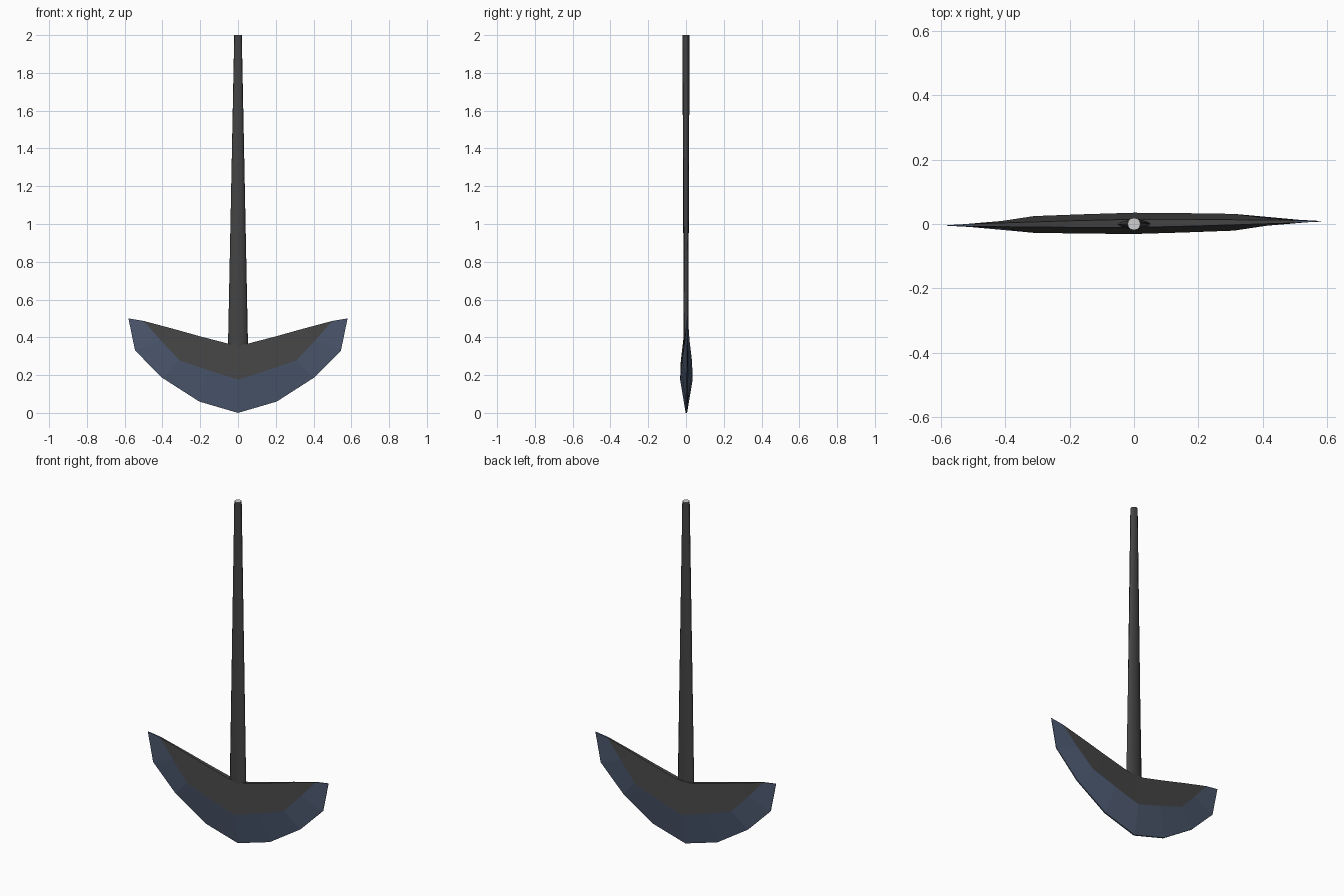
import bpy, bmesh, math

if "Cube" in bpy.data.objects:
    bpy.data.objects.remove(bpy.data.objects["Cube"])


def material(name, rgb):
    m = bpy.data.materials.new(name)
    m.diffuse_color = (*rgb, 1)
    m.use_nodes = True
    m.node_tree.nodes["Principled BSDF"].inputs["Base Color"].default_value = m.diffuse_color
    return m


DARK = material("dark grey", (0.058, 0.058, 0.058))
STEEL = material("blue steel", (0.073, 0.099, 0.160))
PALE = material("pale grey", (0.62, 0.62, 0.62))


def finish(name, bm, mats):
    bmesh.ops.recalc_face_normals(bm, faces=bm.faces)
    mesh = bpy.data.meshes.new(name)
    bm.to_mesh(mesh)
    bm.free()
    for m in mats:
        mesh.materials.append(m)
    obj = bpy.data.objects.new(name, mesh)
    bpy.context.collection.objects.link(obj)
    return obj


# Handle: round at the top, wide and flat where it meets the blade
SIDES = 12
bm = bmesh.new()
rings = []
for z, rx, ry in ((0.35, 0.053, 0.012), (2.0, 0.020, 0.019)):
    rings.append([bm.verts.new((rx * math.cos(a), ry * math.sin(a), z))
                  for a in (2 * math.pi * i / SIDES for i in range(SIDES))])
for i in range(SIDES):
    j = (i + 1) % SIDES
    f = bm.faces.new((rings[0][i], rings[0][j], rings[1][j], rings[1][i]))
    f.smooth = True
bm.faces.new(rings[0][::-1])
bm.faces.new(rings[1]).material_index = 1      # pale end cap
finish("handle", bm, [DARK, PALE])

# Blade: (x, z, half thickness) for cutting edge, bevel ridge and top edge,
# at stations from the centre to the tip
EDGE = [(0, 0, .004), (.205, .06, .004), (.4, .185, .003), (.545, .33, .002), (.58, .5, .001)]
RIDGE = [(0, .176, .033), (.155, .225, .030), (.31, .278, .026), (.41, .385, .012), (.5, .487, .004)]
TOP = [(0, .365, .012), (.05, .366, .012), (.2, .405, .010), (.35, .447, .007), (.5, .487, .004)]

bm = bmesh.new()
sections = []
for k in range(-4, 5):
    side = -1 if k < 0 else 1
    pts = [row[abs(k)] for row in (EDGE, RIDGE, TOP)]
    loop = [(p, -1) for p in pts] + [(p, 1) for p in reversed(pts)]
    sections.append([bm.verts.new((side * x, face * t + 0.002 + 0.011 * side * x, z))
                     for (x, z, t), face in loop])
for a, b in zip(sections, sections[1:]):
    for i in range(6):
        j = (i + 1) % 6
        f = bm.faces.new((a[i], a[j], b[j], b[i]))
        f.material_index = 1 if i in (0, 4, 5) else 0   # bevel and cutting edge
for s in (sections[0], sections[-1]):
    bm.faces.new(s).material_index = 1                  # tip ends
bmesh.ops.remove_doubles(bm, verts=bm.verts, dist=0.0005)
finish("blade", bm, [DARK, STEEL])
